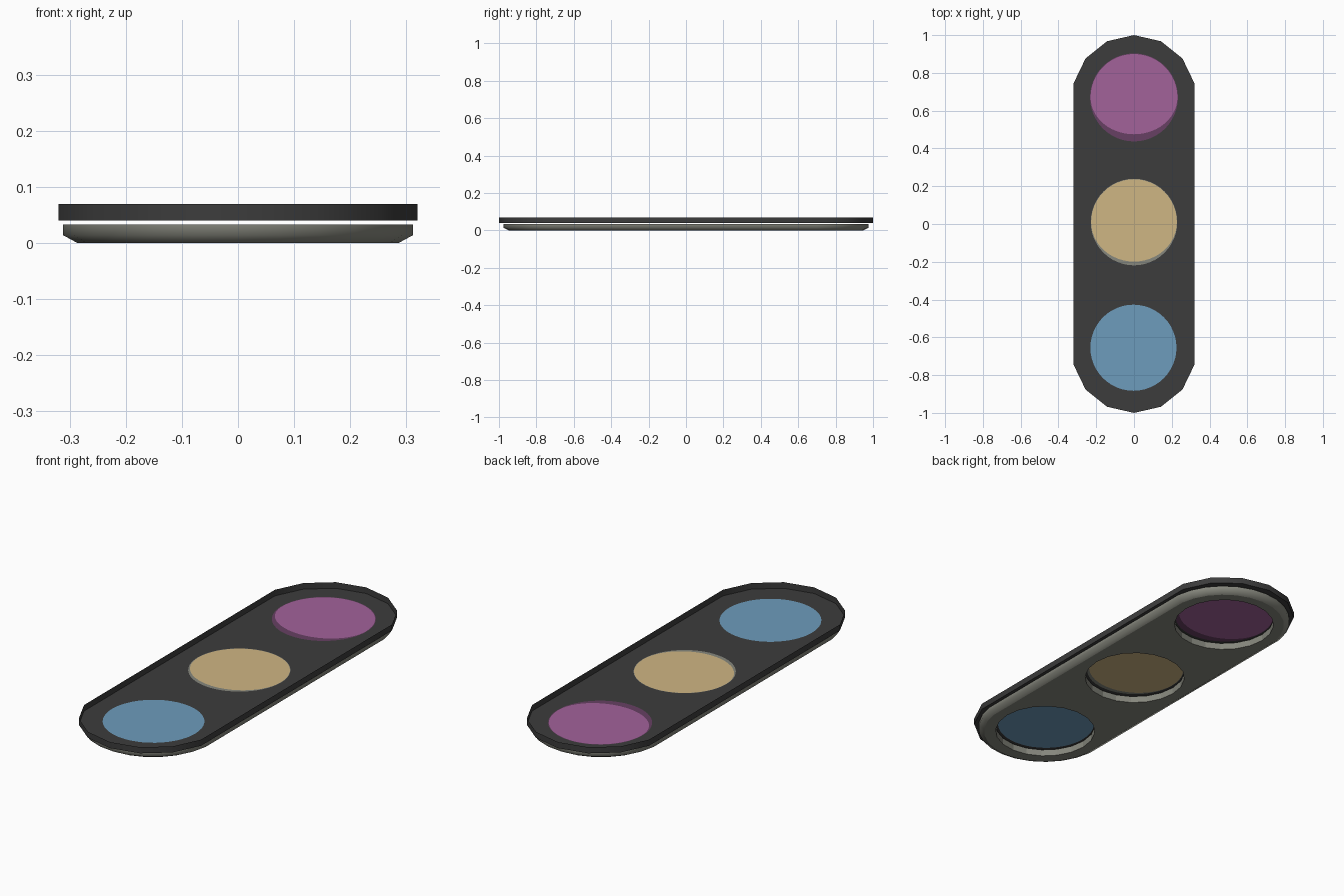
import bpy, bmesh, math

if "Cube" in bpy.data.objects:
    bpy.data.objects.remove(bpy.data.objects["Cube"])


def srgb(r, g, b):
    def lin(c):
        c /= 255
        return c / 12.92 if c <= 0.04045 else ((c + 0.055) / 1.055) ** 2.4
    return (lin(r), lin(g), lin(b), 1)


def material(name, rgb):
    m = bpy.data.materials.new(name)
    m.diffuse_color = srgb(*rgb)
    m.use_nodes = True
    m.node_tree.nodes["Principled BSDF"].inputs["Base Color"].default_value = m.diffuse_color
    return m


plate_dark = material("dark plate", (60, 60, 60))
frame_grey = material("olive grey", (134, 135, 125))
purple = material("purple", (162, 98, 154))
purple_dark = material("deep purple", (103, 64, 99))
tan = material("tan", (207, 182, 131))
blue = material("blue", (109, 156, 188))


def stadium(r, cy, n):
    """Pill outline with n corners per rounded end."""
    end = [math.pi * (i + 0.5) / n for i in range(n)]
    pts = [(r * math.cos(a), cy + r * math.sin(a)) for a in end]
    return pts + [(-x, -y) for x, y in pts]


def circle(cy, r, n, cx=0.0, lift=0.0):
    """Circle whose lower (-y) half can be lifted to leave a crescent."""
    angles = [math.tau * i / n for i in range(n)]
    return [(cx + r * math.cos(a), cy + r * math.sin(a) + lift * max(0, -math.sin(a)))
            for a in angles]


def loop(bm, pts, z):
    vs = [bm.verts.new((x, y, z)) for x, y in pts]
    for i, v in enumerate(vs):
        bm.edges.new((vs[i - 1], v))
    return vs


def fill(bm, loops, mat, up):
    """Flat fill of the first loop with the others as holes."""
    edges = [bm.edges.get((vs[i - 1], v)) for vs in loops for i, v in enumerate(vs)]
    out = bmesh.ops.triangle_fill(bm, edges=edges, use_beauty=True)
    for f in out["geom"]:
        if isinstance(f, bmesh.types.BMFace):
            f.material_index = mat
            f.normal_update()
            if (f.normal.z > 0) != up:
                f.normal_flip()


def skin(bm, low, high, inward=False):
    for i in range(len(low)):
        q = [low[i - 1], low[i], high[i], high[i - 1]]
        bm.faces.new(q[::-1] if inward else q).smooth = not inward


def finish(bm, name, mats):
    # Keep the edge between smooth walls and flat faces crisp
    for e in bm.edges:
        if len({f.smooth for f in e.link_faces}) == 2:
            e.smooth = False
    me = bpy.data.meshes.new(name)
    bm.to_mesh(me)
    bm.free()
    for m in mats:
        me.materials.append(m)
    ob = bpy.data.objects.new(name, me)
    bpy.context.collection.objects.link(ob)
    return ob


# Dark open tray: floor with coloured round windows, and a low rim wall
bm = bmesh.new()
outline = stadium(0.328, 0.672, 7)
FLOOR, RIM = 0.04, 0.07
rim = loop(bm, outline, FLOOR)
top = loop(bm, circle(0.67, 0.233, 48), FLOOR)
top_in = loop(bm, circle(0.67, 0.230, 48, lift=0.035), FLOOR)
mid = loop(bm, circle(0.010, 0.229, 48), FLOOR)
mid_in = loop(bm, circle(0.010, 0.227, 48, lift=0.018), FLOOR)
low = loop(bm, circle(-0.655, 0.228, 48, -0.003), FLOOR)
fill(bm, [rim, top, mid, low], 0, True)
fill(bm, [top, top_in], 2, True)
fill(bm, [mid, mid_in], 5, True)
for vs, m in ((top_in, 1), (mid_in, 3), (low, 4)):
    bm.faces.new(vs).material_index = m
skin(bm, rim, loop(bm, outline, RIM))
finish(bm, "cover_tray", [plate_dark, purple, purple_dark, tan, blue, frame_grey])

# Grey backing frame with chamfered lower edge and three through holes
bm = bmesh.new()
profile = [(0.288, 0.0), (0.314, 0.014), (0.314, 0.033)]
rims = [loop(bm, stadium(r, 0.661, 13), z) for r, z in profile]
for a, b in zip(rims, rims[1:]):
    skin(bm, a, b)
holes = [[loop(bm, circle(cy, 0.236, 20), z) for z in (0.0, 0.033)]
         for cy in (0.665, 0.005, -0.657)]
for a, b in holes:
    skin(bm, a, b, inward=True)
fill(bm, [rims[0]] + [h[0] for h in holes], 0, False)
fill(bm, [rims[-1]] + [h[1] for h in holes], 0, True)
finish(bm, "backing_frame", [frame_grey])
